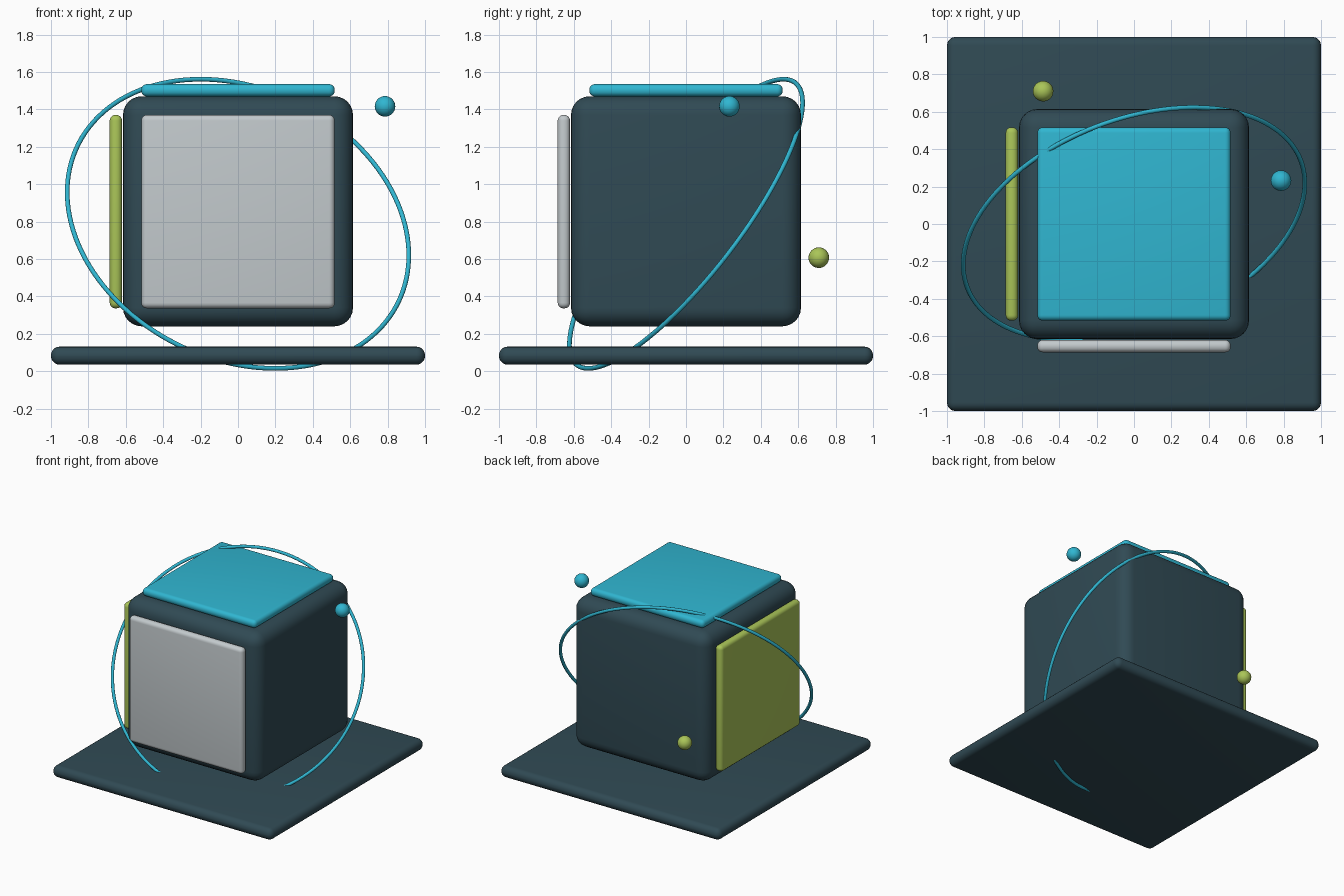
import bpy, math
from mathutils import Vector

if "Cube" in bpy.data.objects:
    bpy.data.objects.remove(bpy.data.objects["Cube"], do_unlink=True)


def srgb(h):
    vals = [int(h[i:i + 2], 16) / 255 for i in (0, 2, 4)]
    return [v / 12.92 if v <= 0.04045 else ((v + 0.055) / 1.055) ** 2.4 for v in vals] + [1.0]


def material(name, hex_colour):
    m = bpy.data.materials.new(name)
    m.use_nodes = True
    m.diffuse_color = srgb(hex_colour)
    m.node_tree.nodes["Principled BSDF"].inputs["Base Color"].default_value = srgb(hex_colour)
    return m


slate = material("dark slate", "304A54")
cyan = material("cyan", "30B6D1")
green = material("lime green", "AAC558")
grey = material("pale grey", "C3CACD")


def finish(name, mat):
    ob = bpy.context.object
    ob.name = name
    ob.data.materials.append(mat)
    bpy.ops.object.shade_smooth_by_angle(angle=math.radians(40))
    return ob


# Rounded box with its bevel applied through a modifier
def rounded_box(name, centre, size, radius, mat, segments=5):
    bpy.ops.mesh.primitive_cube_add(size=1, location=centre)
    ob = bpy.context.object
    ob.scale = size
    bpy.ops.object.transform_apply(location=False, rotation=False, scale=True)
    bevel = ob.modifiers.new("rounded edges", 'BEVEL')
    bevel.width = radius
    bevel.segments = segments
    bevel.limit_method = 'NONE'
    bpy.ops.object.modifier_apply(modifier=bevel.name)
    return finish(name, mat)


# Base slab and main body
rounded_box("base_plate", (0, 0, 0.083), (2, 2, 0.096), 0.046, slate)
rounded_box("body", (0, 0, 0.855), (1.23, 1.23, 1.23), 0.1, slate, 6)

# Face panels
W, T = 1.034, 0.066
rounded_box("front_panel", (0, -0.653, 0.853), (W, T, W), 0.03, grey)
rounded_box("right_panel", (-0.653, 0, 0.853), (T, W, W), 0.03, green)
rounded_box("top_panel", (0, 0, 1.502), (W, W, T), 0.03, cyan)

# Tilted orbit ring
axis = Vector((0.289, -0.757, 0.586))
bpy.ops.mesh.primitive_torus_add(major_radius=0.954, minor_radius=0.0125, major_segments=128,
                                 minor_segments=12, location=(0, 0, 0.788))
bpy.context.object.rotation_euler = axis.to_track_quat('Z', 'Y').to_euler()
finish("orbit_ring", cyan)

# Floating balls
for name, loc, mat in (("upper_ball", (0.786, 0.232, 1.416), cyan),
                       ("rear_ball", (-0.486, 0.71, 0.607), green)):
    bpy.ops.mesh.primitive_uv_sphere_add(segments=24, ring_count=16, radius=0.055, location=loc)
    finish(name, mat)
